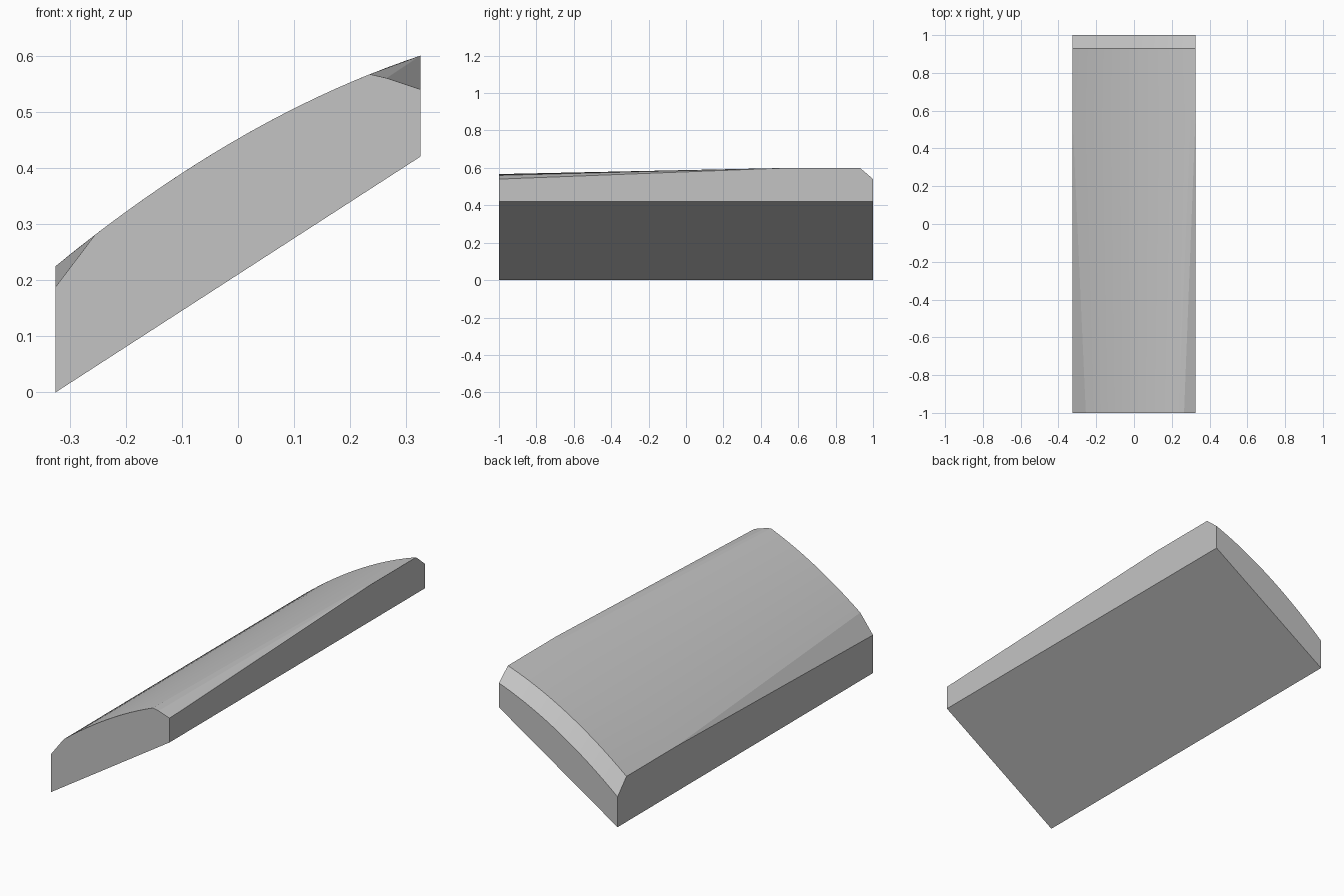
import bpy
import bmesh
import math

cube = bpy.data.objects.get("Cube")
if cube:
    bpy.data.objects.remove(cube, do_unlink=True)

HALF = 0.325          # half width
STEPS = 16            # facets across the curved top


def crown(x):
    """Height of the curved, sloping top."""
    return 0.452 + 0.577 * x - 0.374 * x * x


def arc(x0, x1):
    """Evenly spaced points along the curved top."""
    xs = [x0 + (x1 - x0) * i / STEPS for i in range(STEPS + 1)]
    return [(x, crown(x)) for x in xs]


def end_drop(x):
    """Depth of the bevel at the back end."""
    return 0.067 - 0.0075 * x / HALF


# Top outlines: trimmed corners at the front, full width towards the back
front = [(-HALF, 0.188)] + arc(-0.255, 0.235) + [(0.265, 0.56), (HALF, 0.54)]
full = [(-HALF, crown(-HALF))] + arc(-HALF, 0.30) + [(HALF, crown(HALF))] * 2
back = [(x, z - end_drop(x)) for x, z in full]
sections = [(-1.0, front), (0.55, full), (0.93, full), (1.0, back)]

# Loft the outlines above the sloping flat underside
bm = bmesh.new()
rings = []
for y, top in sections:
    outline = [(HALF, 0.42), (-HALF, 0.0)] + top
    rings.append([bm.verts.new((x, y, z)) for x, z in outline])
for a, b in zip(rings, rings[1:]):
    for i in range(len(a)):
        j = (i + 1) % len(a)
        bm.faces.new((a[i], a[j], b[j], b[i]))
bm.faces.new(rings[0])
bm.faces.new(rings[-1])
bmesh.ops.remove_doubles(bm, verts=bm.verts, dist=0.0001)
bmesh.ops.recalc_face_normals(bm, faces=bm.faces)

mesh = bpy.data.meshes.new("sloped_panel")
bm.to_mesh(mesh)
bm.free()
panel = bpy.data.objects.new("sloped_panel", mesh)
bpy.context.collection.objects.link(panel)

# Plain grey surface
grey = bpy.data.materials.new("plain_grey")
grey.use_nodes = True
colour = (0.55, 0.55, 0.55, 1.0)
grey.diffuse_color = colour
grey.node_tree.nodes["Principled BSDF"].inputs["Base Color"].default_value = colour
mesh.materials.append(grey)

# Smooth crown with crisp bevels and ends
bpy.ops.object.select_all(action="DESELECT")
panel.select_set(True)
bpy.context.view_layer.objects.active = panel
bpy.ops.object.shade_smooth_by_angle(angle=math.radians(10))
